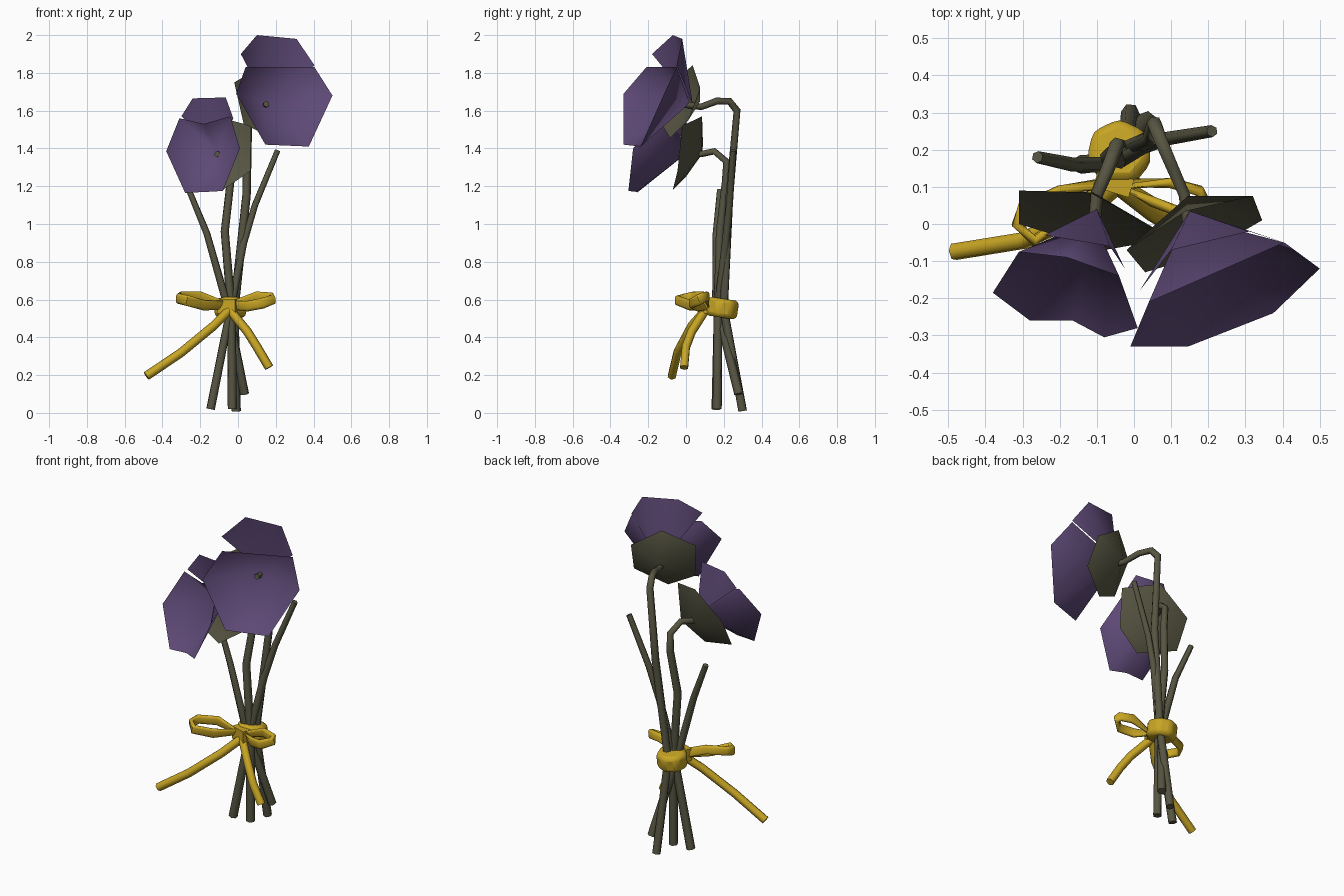
import bpy
import bmesh

cube = bpy.data.objects.get("Cube")
if cube:
    bpy.data.objects.remove(cube, do_unlink=True)


def make_material(name, rgb):
    material = bpy.data.materials.new(name)
    material.use_nodes = True
    colour = (*rgb, 1)
    material.diffuse_color = colour
    shader = next(n for n in material.node_tree.nodes if n.type == 'BSDF_PRINCIPLED')
    shader.inputs["Base Color"].default_value = colour
    return material


purple = make_material("petal purple", (.11, .066, .18))
green = make_material("stem olive green", (.095, .092, .055))
yellow = make_material("ribbon yellow", (.58, .38, .018))


def select_only(obj):
    bpy.ops.object.select_all(action='DESELECT')
    obj.select_set(True)
    bpy.context.view_layer.objects.active = obj


def smooth(obj, angle):
    select_only(obj)
    bpy.ops.object.shade_smooth_by_angle(angle=angle)


def cupped_fan(name, centre, rim, material, closed=True):
    """Thin petal or sepal: a fan of faces from its centre out to its rim."""
    bm = bmesh.new()
    hub = bm.verts.new(centre)
    ring = [bm.verts.new(point) for point in rim]
    pairs = list(zip(ring, ring[1:]))
    if closed:
        pairs.append((ring[-1], ring[0]))
    for first, second in pairs:
        bm.faces.new((hub, first, second))
    mesh = bpy.data.meshes.new(name)
    bm.to_mesh(mesh)
    bm.free()
    mesh.materials.append(material)
    obj = bpy.data.objects.new(name, mesh)
    bpy.context.collection.objects.link(obj)
    smooth(obj, 3)


def tube(name, points, radius, material, taper=1, width=0, cyclic=False):
    """Low-sided tube along a path; a width turns it into an upright band."""
    curve = bpy.data.curves.new(name, 'CURVE')
    curve.dimensions = '3D'
    curve.twist_mode = 'Z_UP' if width else 'MINIMUM'
    curve.bevel_depth = radius
    curve.bevel_resolution = 1
    curve.extrude = width
    curve.use_fill_caps = not cyclic
    spline = curve.splines.new('POLY')
    spline.points.add(len(points) - 1)
    spline.use_cyclic_u = cyclic
    last = len(points) - 1
    for i, (target, source) in enumerate(zip(spline.points, points)):
        target.co = (*source, 1)
        target.radius = 1 + (taper - 1) * i / last
    curve.materials.append(material)
    obj = bpy.data.objects.new(name, curve)
    bpy.context.collection.objects.link(obj)
    select_only(obj)
    bpy.ops.object.convert(target='MESH')
    smooth(bpy.context.object, 1.1)


# Large flower
cupped_fan("large_flower_lower_petal", (.14, .02, 1.64), [
    (.04, -.21, 1.83), (-.01, -.33, 1.69), (.145, -.33, 1.42),
    (.375, -.24, 1.41), (.5, -.12, 1.68), (.405, -.05, 1.83)], purple)
cupped_fan("large_flower_upper_petal", (.15, .035, 1.64), [
    (.015, -.18, 1.9), (.1, -.07, 2), (.31, -.02, 1.98), (.405, -.05, 1.84)],
    purple, closed=False)
cupped_fan("large_flower_sepal", (.145, .075, 1.65), [
    (-.02, -.07, 1.75), (.03, -.13, 1.53), (.18, -.085, 1.455),
    (.345, .01, 1.545), (.32, .075, 1.72), (.14, .035, 1.84)], green)

# Small flower
cupped_fan("small_flower_lower_petal", (-.11, .01, 1.38), [
    (-.31, -.075, 1.56), (-.38, -.185, 1.385), (-.28, -.26, 1.165),
    (-.165, -.26, 1.17), (-.08, -.305, 1.175), (.01, -.28, 1.4),
    (-.04, -.14, 1.57), (-.18, -.09, 1.53)], purple)
cupped_fan("small_flower_upper_petal", (-.1, .04, 1.39), [
    (-.3, -.06, 1.57), (-.24, -.03, 1.665), (-.065, -.06, 1.67),
    (-.025, -.12, 1.56)], purple, closed=False)
cupped_fan("small_flower_sepal", (-.11, .085, 1.37), [
    (.07, -.02, 1.52), (.065, -.045, 1.28), (-.08, -.07, 1.18),
    (-.31, 0, 1.25), (-.31, .09, 1.42), (-.12, .085, 1.57)], green)

# Four stems, each listed from its cut foot to its tip
stems = {
    "left_bare_stem": [(.035, .28, .1), (-.06, .16, .58), (-.165, .16, .95),
                       (-.26, .18, 1.18)],
    "right_bare_stem": [(-.145, .16, .02), (-.04, .17, .55), (.03, .21, .9),
                        (.09, .23, 1.1), (.21, .25, 1.39)],
    "small_flower_stem": [(-.03, .165, .02), (-.035, .17, .55), (-.07, .18, .96),
                          (-.04, .21, 1.22), (-.045, .215, 1.33),
                          (-.07, .15, 1.385), (-.1, .08, 1.37), (-.11, -.04, 1.37)],
    "large_flower_stem": [(-.01, .3, .01), (-.02, .2, .55), (.045, .23, 1.15),
                          (.055, .27, 1.6), (.07, .23, 1.65), (.1, .16, 1.65),
                          (.135, .08, 1.62), (.15, -.035, 1.635)],
}
for name, path in stems.items():
    tube(name, path, .025, green, taper=.65)

# Ribbon binding: a bevelled seven-sided band around the stems
bpy.ops.mesh.primitive_cylinder_add(vertices=7, radius=.09, depth=.1,
                                    location=(-.04, .19, .555))
wrap = bpy.context.object
wrap.name = "ribbon_wrap"
wrap.rotation_euler.x = -.15
wrap.data.materials.append(yellow)
bevel = wrap.modifiers.new("rounded_edges", 'BEVEL')
bevel.width = .022
bevel.segments = 2
smooth(wrap, .8)

# Knot on the front of the binding
bpy.ops.mesh.primitive_cube_add(size=1, location=(-.055, .11, .565))
knot = bpy.context.object
knot.name = "ribbon_knot"
knot.scale = (.1, .05, .075)
knot.rotation_euler.z = -.3
knot.data.materials.append(yellow)

# Bow loops and tails
tube("bow_loop_right", [(-.08, .11, .57), (-.2, .09, .615), (-.3, .045, .615),
                        (-.315, 0, .605), (-.27, -.045, .595), (-.18, .02, .57)],
     .014, yellow, width=.014, cyclic=True)
tube("bow_loop_left", [(-.03, .11, .57), (.1, .11, .615), (.175, .09, .61),
                       (.185, .07, .6), (.13, .03, .58), (.05, .06, .565)],
     .014, yellow, width=.014, cyclic=True)
tube("bow_tail_right", [(-.05, .1, .54), (-.13, .03, .46), (-.3, -.045, .32),
                        (-.485, -.075, .195)], .024, yellow)
tube("bow_tail_left", [(-.04, .1, .54), (.05, .03, .43), (.1, 0, .35),
                       (.165, -.01, .24)], .024, yellow)
